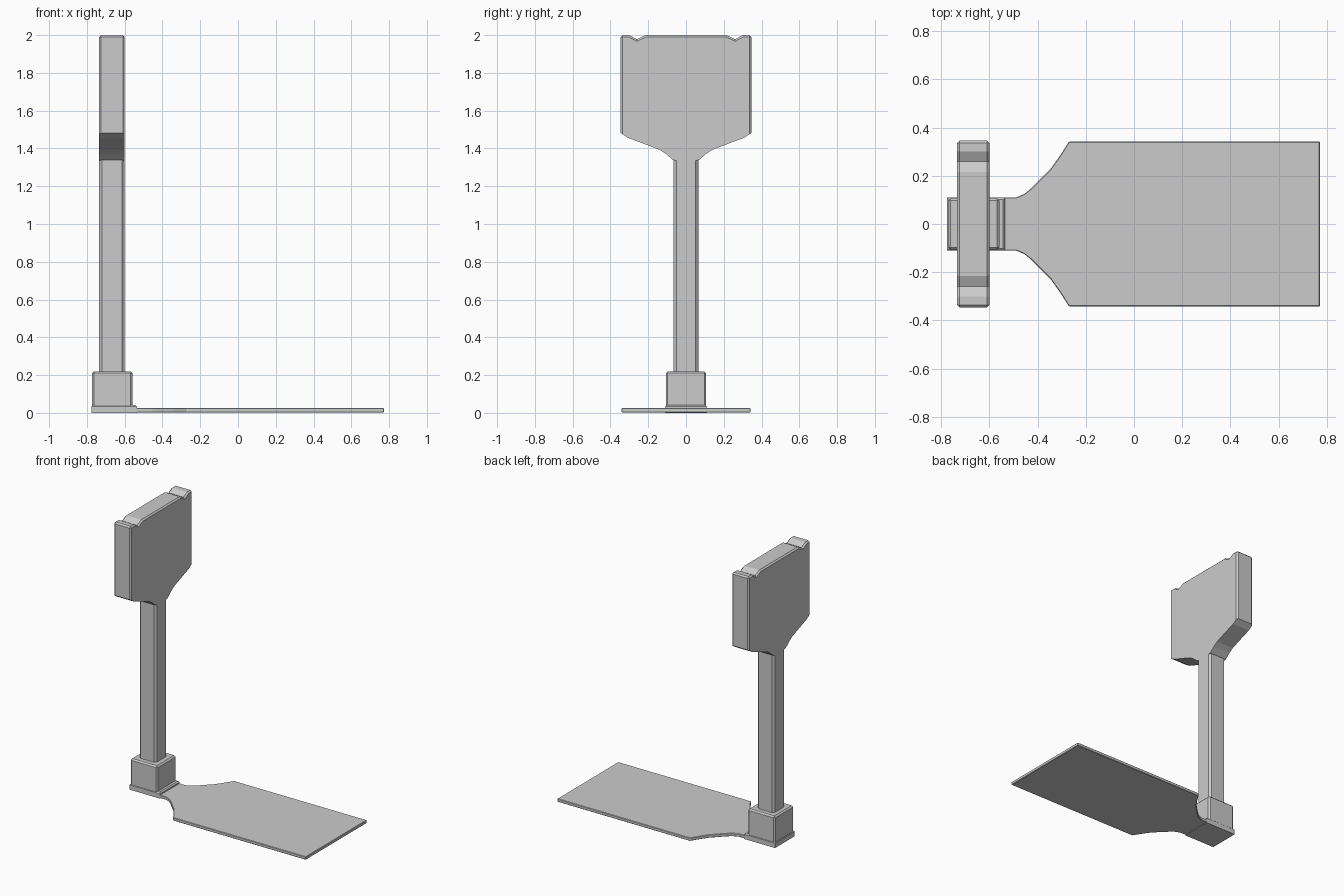
import bpy, bmesh
from mathutils import Vector

if "Cube" in bpy.data.objects:
    bpy.data.objects.remove(bpy.data.objects["Cube"])


def prism(name, pts, vec, bevel=0.0, pick=None):
    """Extrude a closed 3D profile along vec, optionally chamfering chosen edges."""
    bm = bmesh.new()
    face = bm.faces.new([bm.verts.new(p) for p in pts])
    ext = bmesh.ops.extrude_face_region(bm, geom=[face])
    moved = [g for g in ext["geom"] if isinstance(g, bmesh.types.BMVert)]
    bmesh.ops.translate(bm, verts=moved, vec=Vector(vec))
    bmesh.ops.recalc_face_normals(bm, faces=bm.faces)
    if bevel:
        edges = [e for e in bm.edges if pick is None or pick(e)]
        bmesh.ops.bevel(bm, geom=edges, offset=bevel, segments=1,
                        affect='EDGES', profile=0.5)
    mesh = bpy.data.meshes.new(name)
    bm.to_mesh(mesh)
    bm.free()
    obj = bpy.data.objects.new(name, mesh)
    bpy.context.collection.objects.link(obj)
    return obj


def mirrored(half):
    """Close a half outline (side, along) by mirroring it across zero."""
    return half + [(-a, b) for a, b in reversed(half)]


def box(name, x0, x1, hy, z0, z1, bevel=0.0, pick=None):
    pts = [(x0, -hy, z0), (x1, -hy, z0), (x1, hy, z0), (x0, hy, z0)]
    return prism(name, pts, (0, 0, z1 - z0), bevel, pick)


def along(e, axis):
    d = (e.verts[1].co - e.verts[0].co).normalized()
    return abs(d[axis]) > 0.99


# Floor plate with a curved neck
plate_half = [(0.11, -0.775), (0.11, -0.49), (0.125, -0.455), (0.145, -0.43),
              (0.18, -0.395), (0.23, -0.345), (0.28, -0.31), (0.342, -0.27),
              (0.342, 0.772)]
prism("floor_plate", [(x, y, 0.003) for y, x in mirrored(plate_half)], (0, 0, 0.022),
      0.003)

# Base block sitting on a slightly wider flange
box("base_flange", -0.776, -0.535, 0.11, 0.0, 0.042, 0.008,
    lambda e: min(v.co.z for v in e.verts) > 0.04)
box("base_block", -0.772, -0.559, 0.107, 0.02, 0.22, 0.01,
    lambda e: max(v.co.z for v in e.verts) > 0.1)

# Chamfered column
box("column", -0.735, -0.60, 0.066, 0.2, 1.36, 0.015, lambda e: along(e, 2))

# Display head: flared underside, two notches in the top edge
head_half = [(0.05, 1.335), (0.07, 1.34), (0.105, 1.37), (0.14, 1.393), (0.21, 1.42),
             (0.305, 1.455), (0.346, 1.482), (0.346, 2.0), (0.30, 2.0),
             (0.26, 1.978), (0.215, 2.0)]


def head_edge(e):
    # Bevel the face outlines of the straight sides and top, plus the top corners
    a, b = (v.co for v in e.verts)
    if along(e, 0):
        return abs(a.y) > 0.34 and a.z > 1.9
    return min(a.z, b.z) > 1.47


prism("display_head", [(-0.735, y, z) for y, z in mirrored(head_half)],
      (0.135, 0, 0), 0.01, head_edge)
